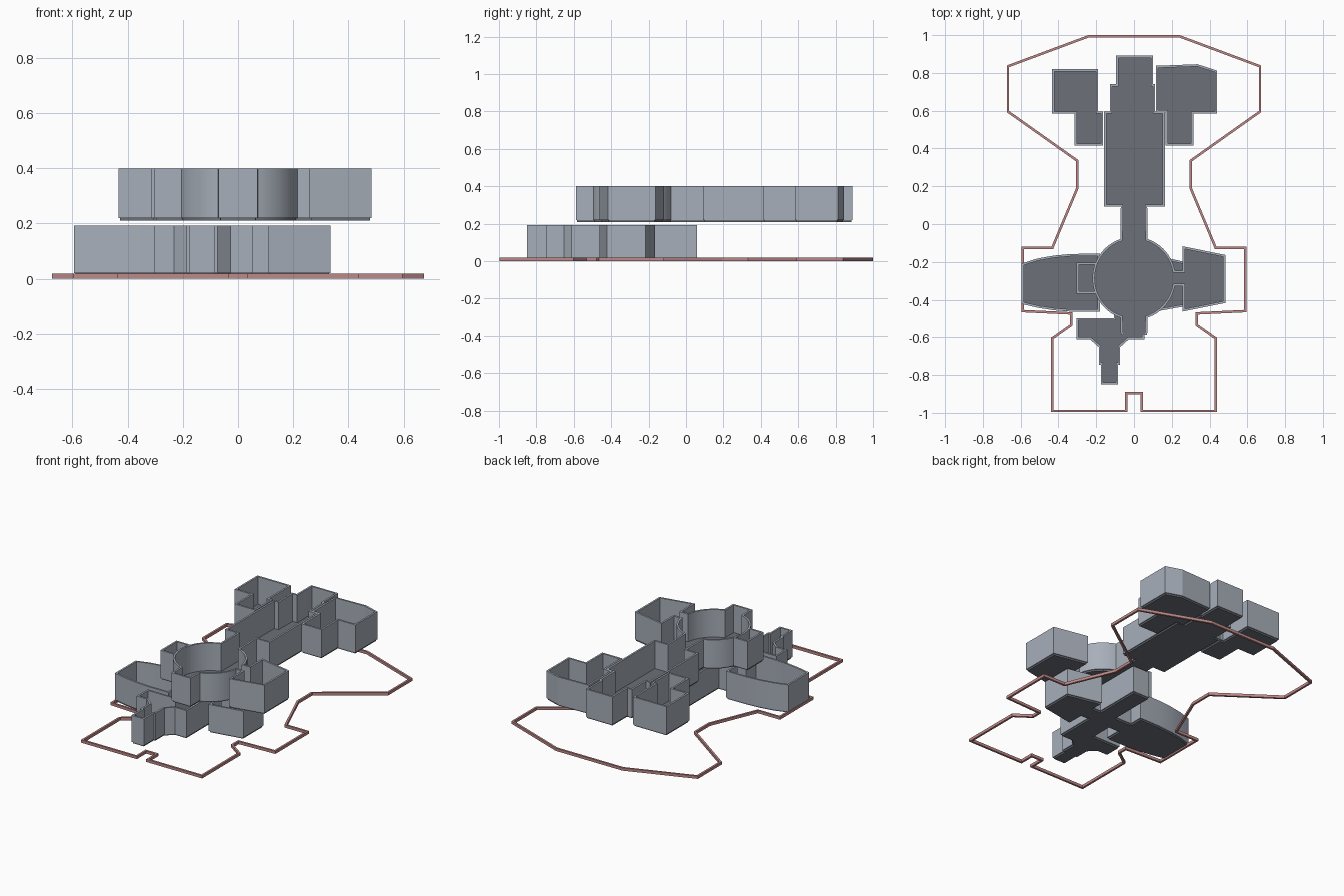
import bpy, bmesh, math
from mathutils import Vector

if "Cube" in bpy.data.objects:
    bpy.data.objects.remove(bpy.data.objects["Cube"])

WALL_T = 0.012


def material(name, rgb):
    m = bpy.data.materials.new(name)
    m.diffuse_color = (*rgb, 1)
    m.use_nodes = True
    m.node_tree.nodes["Principled BSDF"].inputs["Base Color"].default_value = m.diffuse_color
    return m


wall_grey = material("wall grey", (0.39, 0.43, 0.49))
floor_grey = material("floor grey", (0.15, 0.165, 0.19))
outline_red = material("outline red", (0.53, 0.25, 0.25))


def finish(name, bm, mat):
    bmesh.ops.recalc_face_normals(bm, faces=bm.faces[:])
    me = bpy.data.meshes.new(name)
    bm.to_mesh(me)
    bm.free()
    me.materials.append(mat)
    ob = bpy.data.objects.new(name, me)
    bpy.context.collection.objects.link(ob)
    bpy.ops.object.select_all(action='DESELECT')
    ob.select_set(True)
    bpy.context.view_layer.objects.active = ob
    bpy.ops.object.shade_smooth_by_angle(angle=math.radians(15))
    return ob


def slab(name, path, z0, z1):
    """Flat floor filling a closed plan outline."""
    bm = bmesh.new()
    face = bm.faces.new([bm.verts.new((x, y, z0)) for x, y in path])
    new = bmesh.ops.extrude_face_region(bm, geom=[face])["geom"]
    bmesh.ops.translate(bm, vec=(0, 0, z1 - z0),
                        verts=[v for v in new if isinstance(v, bmesh.types.BMVert)])
    finish(name, bm, floor_grey)


def wall(name, path, z0, z1, mat, closed=True, t=WALL_T):
    """Mitred wall centred on a plan outline."""
    pts = [Vector(p) for p in path]
    n = len(pts)
    bm = bmesh.new()
    rings = []
    for i, p in enumerate(pts):
        before = pts[i - 1] if closed or i > 0 else None
        after = pts[(i + 1) % n] if closed or i < n - 1 else None
        d1 = (p - before).normalized() if before is not None else (after - p).normalized()
        d2 = (after - p).normalized() if after is not None else d1
        n1, n2 = Vector((-d1.y, d1.x)), Vector((-d2.y, d2.x))
        m = (n1 + n2).normalized()
        off = m * (t / 2 / max(m.dot(n1), 0.4))
        a, b = p + off, p - off
        rings.append([bm.verts.new((q.x, q.y, z))
                      for q, z in ((a, z0), (b, z0), (b, z1), (a, z1))])
    for i in range(n if closed else n - 1):
        r, s = rings[i], rings[(i + 1) % n]
        for k in range(4):
            bm.faces.new((r[k], r[(k + 1) % 4], s[(k + 1) % 4], s[k]))
    if not closed:
        bm.faces.new(rings[0])
        bm.faces.new(rings[-1])
    finish(name, bm, mat)


def room(name, path, z0, zf, z1):
    slab(name + "_floor", path, z0, zf)
    wall(name + "_walls", path, zf, z1, wall_grey)


HUB_Y, HUB_R = -0.287, 0.214


def arc(a0, a1, steps=12):
    out = []
    for i in range(steps + 1):
        a = math.radians(a0 + (a1 - a0) * i / steps)
        out.append((HUB_R * math.cos(a), HUB_Y + HUB_R * math.sin(a)))
    return out


# Ground outline, right half mirrored to the left
half = [(0.04, -0.895), (0.04, -0.99), (0.432, -0.99), (0.432, -0.605),
        (0.333, -0.535), (0.333, -0.472), (0.59, -0.46), (0.59, -0.125),
        (0.432, -0.125), (0.3, 0.19), (0.3, 0.335), (0.667, 0.595),
        (0.667, 0.835), (0.24, 0.994)]
wall("ground_outline", half + [(-x, y) for x, y in reversed(half)],
     0, 0.018, outline_red, t=0.013)

# Lower deck: cross corridor, two side rooms and the front tee
lower = [(-0.17, -0.844), (-0.09, -0.844), (-0.09, -0.74), (-0.08, -0.74),
         (-0.08, -0.65), (-0.03, -0.605), (0.049, -0.605), (0.049, -0.35),
         (0.116, -0.35), (0.116, -0.456), (0.329, -0.418), (0.329, -0.22),
         (0.116, -0.172), (0.116, -0.25), (0.049, -0.25), (0.049, 0.054),
         (-0.06, 0.054), (-0.06, -0.25), (-0.186, -0.25), (-0.186, -0.162),
         (-0.33, -0.164), (-0.42, -0.172), (-0.51, -0.188), (-0.589, -0.213),
         (-0.589, -0.418), (-0.5, -0.438), (-0.42, -0.45), (-0.33, -0.457),
         (-0.186, -0.457), (-0.186, -0.35), (-0.1, -0.35), (-0.1, -0.503),
         (-0.299, -0.503), (-0.299, -0.605), (-0.23, -0.605), (-0.18, -0.65),
         (-0.18, -0.74), (-0.17, -0.74)]
room("lower_deck", lower, 0.01, 0.02, 0.193)

# Upper deck: round hub, necks, side pod, side box and long hall
upper = ([(-0.064, -0.582), (0.064, -0.582)] + arc(-72, -9.5)
         + [(0.264, -0.322), (0.264, -0.455), (0.478, -0.412), (0.478, -0.168),
            (0.264, -0.125), (0.264, -0.252)] + arc(9.5, 72)
         + [(0.064, 0.098), (0.158, 0.098), (0.158, 0.59), (0.106, 0.59),
            (0.106, 0.735), (0.095, 0.735), (0.095, 0.885), (-0.088, 0.885),
            (-0.088, 0.735), (-0.122, 0.735), (-0.122, 0.59), (-0.152, 0.59),
            (-0.152, 0.098), (-0.064, 0.098)] + arc(108, 158.5)
         + [(-0.298, -0.209), (-0.298, -0.362)] + arc(200.5, 252))
room("upper_deck", upper, 0.21, 0.22, 0.4)
wall("hub_box_divider", arc(158.5, 200.5, 8), 0.22, 0.4, wall_grey, closed=False)

# Rear rooms beside the hall
room("rear_left_room",
     [(-0.309, 0.421), (-0.17, 0.421), (-0.17, 0.59), (-0.196, 0.59),
      (-0.196, 0.814), (-0.428, 0.814), (-0.428, 0.59), (-0.309, 0.59)],
     0.21, 0.22, 0.4)
room("rear_right_room",
     [(0.173, 0.421), (0.309, 0.421), (0.309, 0.59), (0.434, 0.59),
      (0.434, 0.808), (0.335, 0.84), (0.122, 0.832), (0.122, 0.597),
      (0.173, 0.597)],
     0.21, 0.22, 0.4)
